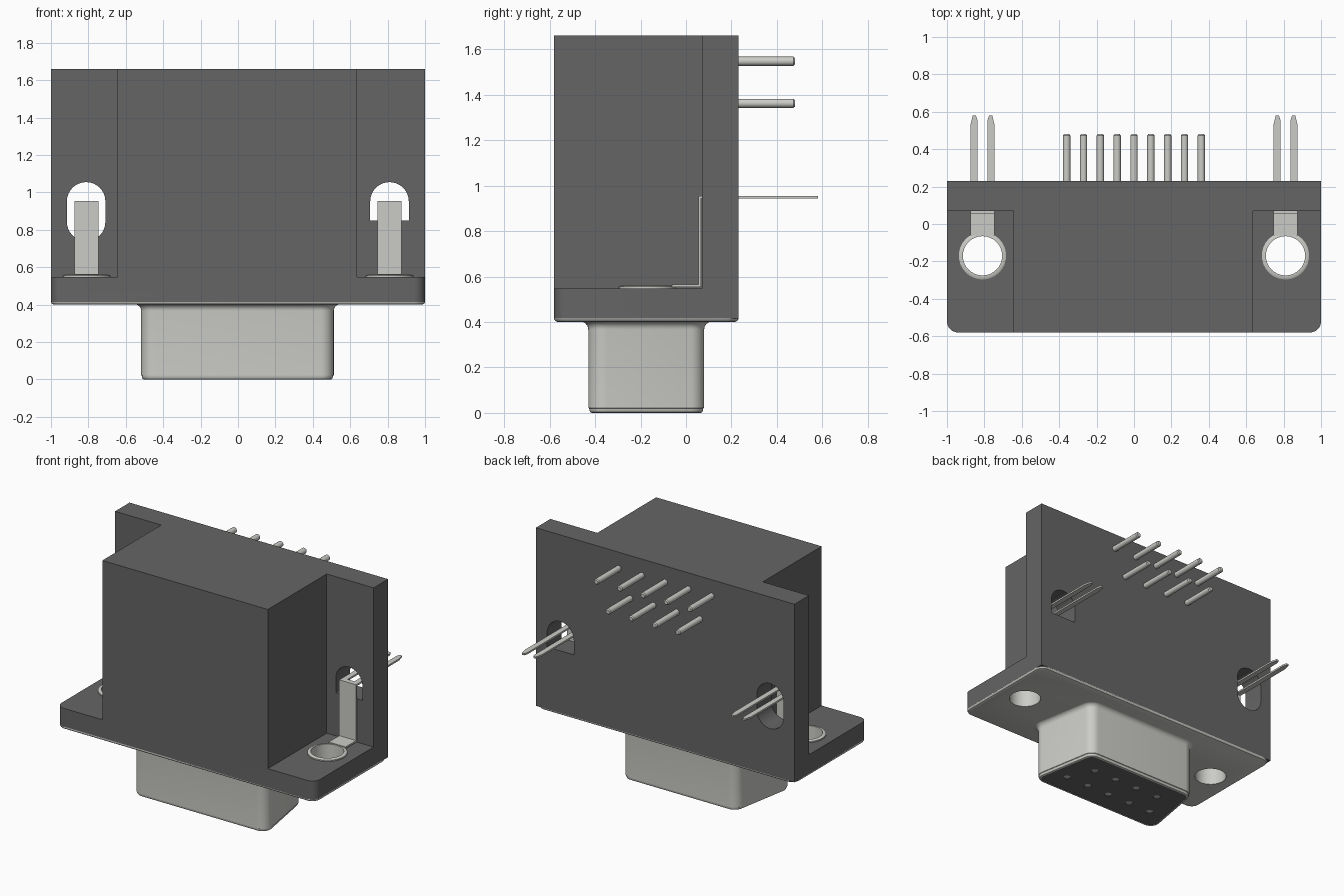
import bpy, bmesh, math

if "Cube" in bpy.data.objects:
    bpy.data.objects.remove(bpy.data.objects["Cube"])


def material(name, rgb):
    m = bpy.data.materials.new(name)
    m.diffuse_color = (*rgb, 1)
    m.use_nodes = True
    m.node_tree.nodes["Principled BSDF"].inputs["Base Color"].default_value = m.diffuse_color
    return m


DARK = material("dark_plastic", (0.13, 0.13, 0.13))
METAL = material("light_metal", (0.6, 0.6, 0.57))


def finish(bm, name, mat):
    bmesh.ops.recalc_face_normals(bm, faces=bm.faces)
    me = bpy.data.meshes.new(name)
    bm.to_mesh(me)
    bm.free()
    ob = bpy.data.objects.new(name, me)
    bpy.context.collection.objects.link(ob)
    if mat:
        me.materials.append(mat)
    return ob


def arcs(corners, n=8):
    """Outline from corner arcs (cx, cy, radius, start, end) in degrees."""
    pts = []
    for cx, cy, r, a0, a1 in corners:
        k = n if r > 0 else 0
        for i in range(k + 1):
            a = math.radians(a0 + (a1 - a0) * (i / k if k else 0))
            pts.append((cx + r * math.cos(a), cy + r * math.sin(a)))
    return pts


def loft(name, rings, mat, axis="z", closed=False):
    """Skin outlines [(points, height), ...] along an axis."""
    place = {"z": lambda p, h: (p[0], p[1], h),
             "y": lambda p, h: (p[0], h, p[1]),
             "x": lambda p, h: (h, p[0], p[1])}[axis]
    bm = bmesh.new()
    vs = [[bm.verts.new(place(p, h)) for p in pts] for pts, h in rings]
    n = len(vs[0])
    pairs = list(zip(vs, vs[1:])) + ([(vs[-1], vs[0])] if closed else [])
    for a, b in pairs:
        for i in range(n):
            j = (i + 1) % n
            bm.faces.new((a[i], a[j], b[j], b[i]))
    if not closed:
        bm.faces.new(vs[0])
        bm.faces.new(vs[-1])
    return finish(bm, name, mat)


def prism(name, pts, h0, h1, mat=None, axis="z"):
    return loft(name, [(pts, h0), (pts, h1)], mat, axis)


def circle(x, y, r, n=32):
    return [(x + r * math.cos(2 * math.pi * i / n), y + r * math.sin(2 * math.pi * i / n)) for i in range(n)]


def rect(x0, x1, y0, y1):
    return [(x0, y0), (x1, y0), (x1, y1), (x0, y1)]


def cut(ob, cutters):
    for c in cutters:
        m = ob.modifiers.new("cut", "BOOLEAN")
        m.operation, m.solver, m.object = "DIFFERENCE", "EXACT", c
    bpy.context.view_layer.update()
    dg = bpy.context.evaluated_depsgraph_get()
    me = bpy.data.meshes.new_from_object(ob.evaluated_get(dg))
    ob.modifiers.clear()
    ob.data = me
    for c in cutters:
        bpy.data.objects.remove(c)


HX, HY = 0.81, -0.17            # screw hole position
SIDES = ((-1, "left"), (1, "right"))

# Plastic body: full footprint, minus side pockets, screw holes and slots
R = 0.06
foot = arcs([(0.94, -0.52, R, -90, 0), (1, 0.23, 0, 0, 0), (-1, 0.23, 0, 0, 0), (-0.94, -0.52, R, 180, 270)])
body = prism("body", foot, 0.415, 1.66, DARK)
cutters = [prism("pocket_l", rect(-1.2, -0.643, -0.8, 0.07), 0.547, 1.8),
           prism("pocket_r", rect(0.637, 1.2, -0.8, 0.07), 0.547, 1.8)]
for s, side in SIDES:
    cutters.append(prism("hole", circle(s * HX, HY, 0.11), 0.3, 0.7))
slot_l = arcs([(-0.812, 0.843, 0.103, 180, 360), (-0.812, 0.952, 0.103, 0, 180)], 16)
slot_r = arcs([(0.707, 0.85, 0, 0, 0), (0.913, 0.85, 0, 0, 0), (0.81, 0.952, 0.103, 0, 180)], 16)
cutters += [prism("slot", p, 0.03, 0.4, axis="y") for p in (slot_l, slot_r)]
cut(body, cutters)


# Metal face plate with eased lower edge
def plate_ring(inset):
    r = R - inset
    return arcs([(0.94, -0.52, r, -90, 0), (0.94, 0.17, r, 0, 90),
                 (-0.94, 0.17, r, 90, 180), (-0.94, -0.52, r, 180, 270)])


plate = loft("face_plate", [(plate_ring(i), z) for i, z in
                            ((0.015, 0.40), (0.005, 0.404), (0, 0.412), (0, 0.42))], METAL)
cut(plate, [prism("hole", circle(s * HX, HY, 0.106), 0.3, 0.5) for s, _ in SIDES])


# D-shaped shell, flared into the plate, with rounded lip
def d_ring(r):
    c = -0.003
    return arcs([(c + 0.445, -0.36, r, -90, 10), (c + 0.38, 0.01, r, 10, 90),
                 (c - 0.38, 0.01, r, 90, 170), (c - 0.445, -0.36, r, 170, 270)])


flare = [(0.105 - 0.035 * math.sin(a), 0.367 + 0.035 * math.cos(a))
         for a in (math.pi / 2 * i / 6 for i in range(7))]
prof = flare + [(0.07, 0.022), (0.066, 0.02), (0.065, 0.010), (0.061, 0.003), (0.055, 0.0),
                (0.050, 0.0), (0.050, 0.39)]
prof = [(r, z) for r, z in prof]
loft("d_shell", [(d_ring(r), z) for r, z in prof], METAL, closed=True)

# Insert with socket contacts: five in front, four behind
contacts = [(i * 0.09, i % 2) for i in range(-4, 5)]
insert = prism("socket_insert", d_ring(0.052), 0.003, 0.41, DARK)
spots = [(x, -0.085 if odd else -0.267) for x, odd in contacts]
cut(insert, [prism("hole", circle(x, y, 0.024, 20), -0.1, 0.08) for x, y in spots])
for i, (x, y) in enumerate(spots):
    prism(f"socket_contact_{i}", circle(x, y, 0.024, 20), 0.008, 0.1, METAL)

# Board pins: five above, four below
for i, (x, odd) in enumerate(contacts):
    z = 1.362 if odd else 1.547
    loft(f"pin_{i}", [(circle(x, z, r, 16), y) for r, y in
                      ((0.02, 0.15), (0.02, 0.473), (0.014, 0.48))], METAL, axis="y")

# Eyelets and split board-lock straps on both sides
for s, side in SIDES:
    loft(f"eyelet_{side}", [(circle(s * HX, HY, r), z) for r, z in
                            ((0.105, 0.40), (0.105, 0.56), (0.118, 0.56), (0.127, 0.555),
                             (0.127, 0.545), (0.113, 0.545), (0.113, 0.40))], METAL, closed=True)
    strap = [(-0.062, 0.553), (0.066, 0.553), (0.066, 0.943), (0.09, 0.943), (0.09, 0.955),
             (0.054, 0.955), (0.054, 0.565), (-0.062, 0.565)]
    prism(f"strap_{side}", strap, s * HX - 0.065, s * HX + 0.065, METAL, axis="x")
    for t in (-1, 1):
        prong = [(0.027, 0.085), (0.065, 0.085), (0.065, 0.53), (0.052, 0.58), (0.035, 0.58), (0.027, 0.555)]
        prism(f"prong_{side}_{'outer' if t == s else 'inner'}",
              [(s * HX + t * x, y) for x, y in prong], 0.943, 0.955, METAL)

# Smooth curved faces, keep edges sharp
for ob in bpy.context.collection.objects:
    ob.select_set(True)
bpy.context.view_layer.objects.active = body
bpy.ops.object.shade_smooth_by_angle(angle=math.radians(30))
